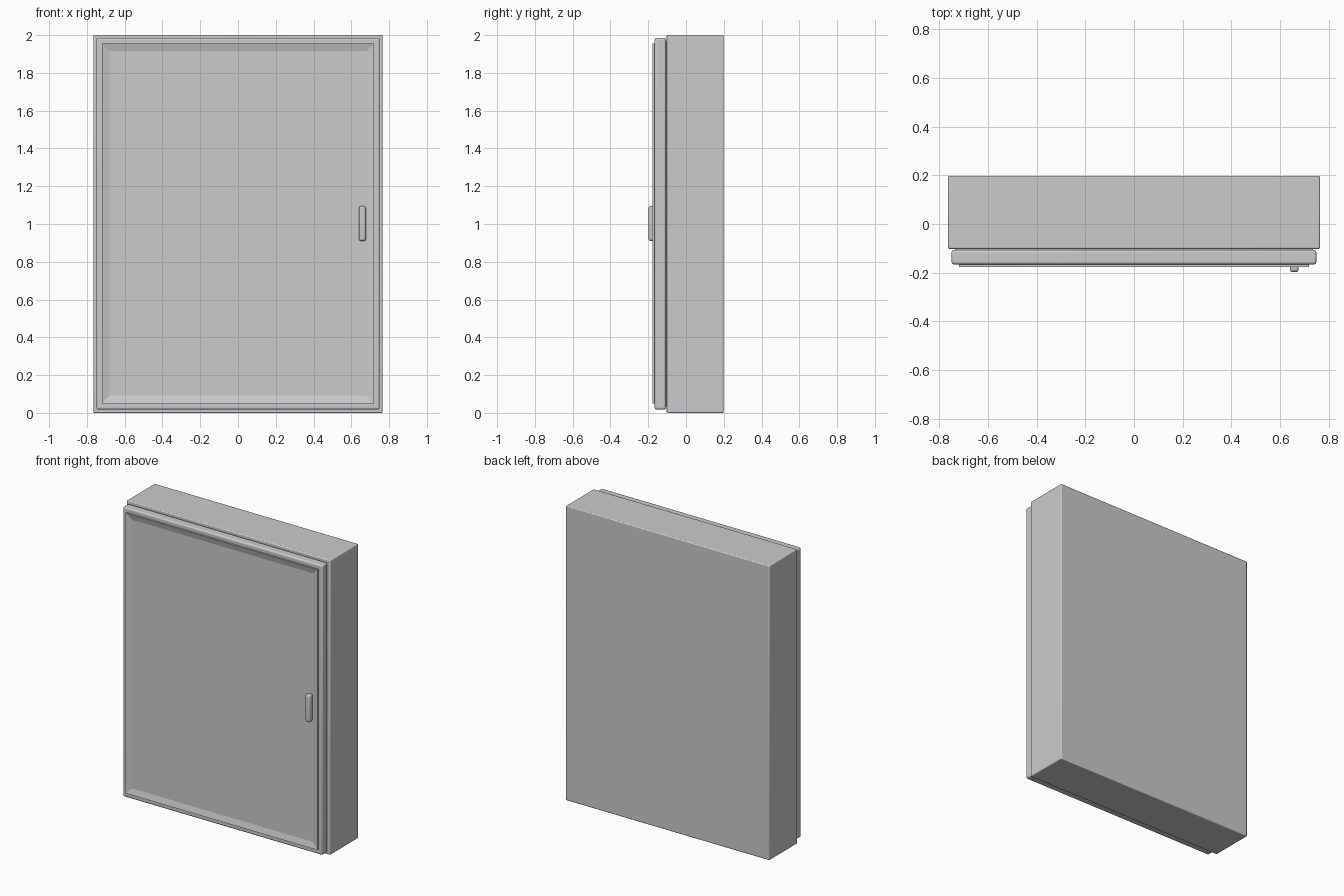
import bpy, bmesh

cube = bpy.data.objects.get("Cube")
if cube:
    bpy.data.objects.remove(cube, do_unlink=True)

grey = bpy.data.materials.new("light grey")
grey.use_nodes = True
grey.diffuse_color = (0.6, 0.6, 0.6, 1)
grey.node_tree.nodes["Principled BSDF"].inputs["Base Color"].default_value = (0.6, 0.6, 0.6, 1)


def finish(name, bm, bevel=0, segments=3):
    bmesh.ops.recalc_face_normals(bm, faces=bm.faces)
    mesh = bpy.data.meshes.new(name)
    bm.to_mesh(mesh)
    bm.free()
    obj = bpy.data.objects.new(name, mesh)
    bpy.context.collection.objects.link(obj)
    mesh.materials.append(grey)
    if bevel:
        mod = obj.modifiers.new("Soft edges", "BEVEL")
        mod.width = bevel
        mod.segments = segments
        bpy.ops.object.select_all(action="DESELECT")
        obj.select_set(True)
        bpy.context.view_layer.objects.active = obj
        bpy.ops.object.shade_smooth_by_angle()
    return obj


def box(name, x, y, z, bevel, segments=3):
    bm = bmesh.new()
    bmesh.ops.create_cube(bm, size=1)
    for v in bm.verts:
        v.co = [a + (b - a) * (c + 0.5) for (a, b), c in zip((x, y, z), v.co)]
    return finish(name, bm, bevel, segments)


# Cabinet body and the door standing in front of it
box("cabinet_body", (-0.765, 0.765), (-0.102, 0.198), (0, 2), 0.006)
box("door", (-0.75, 0.75), (-0.166, -0.107), (0.018, 1.985), 0.01)

# Concealed hinge block joining door and body
box("door_spacer", (-0.735, 0.735), (-0.12, -0.09), (0.035, 1.97), 0)

# Mitred door trim: a thin outer wall sloping in to the door face
bm = bmesh.new()
profile = [(0.72, -0.16), (0.72, -0.177), (0.68, -0.166), (0.68, -0.16)]
rings = []
for half_width, y in profile:
    half_height = half_width + 0.232
    rings.append([bm.verts.new((sx * half_width, y, 1.003 + sz * half_height))
                  for sx, sz in ((-1, -1), (1, -1), (1, 1), (-1, 1))])
for i, ring in enumerate(rings):
    following = rings[(i + 1) % len(rings)]
    for j in range(4):
        k = (j + 1) % 4
        bm.faces.new((ring[j], ring[k], following[k], following[j]))
finish("door_trim", bm)

# Pull handle
box("handle", (0.641, 0.677), (-0.198, -0.16), (0.91, 1.095), 0.012, 4)
